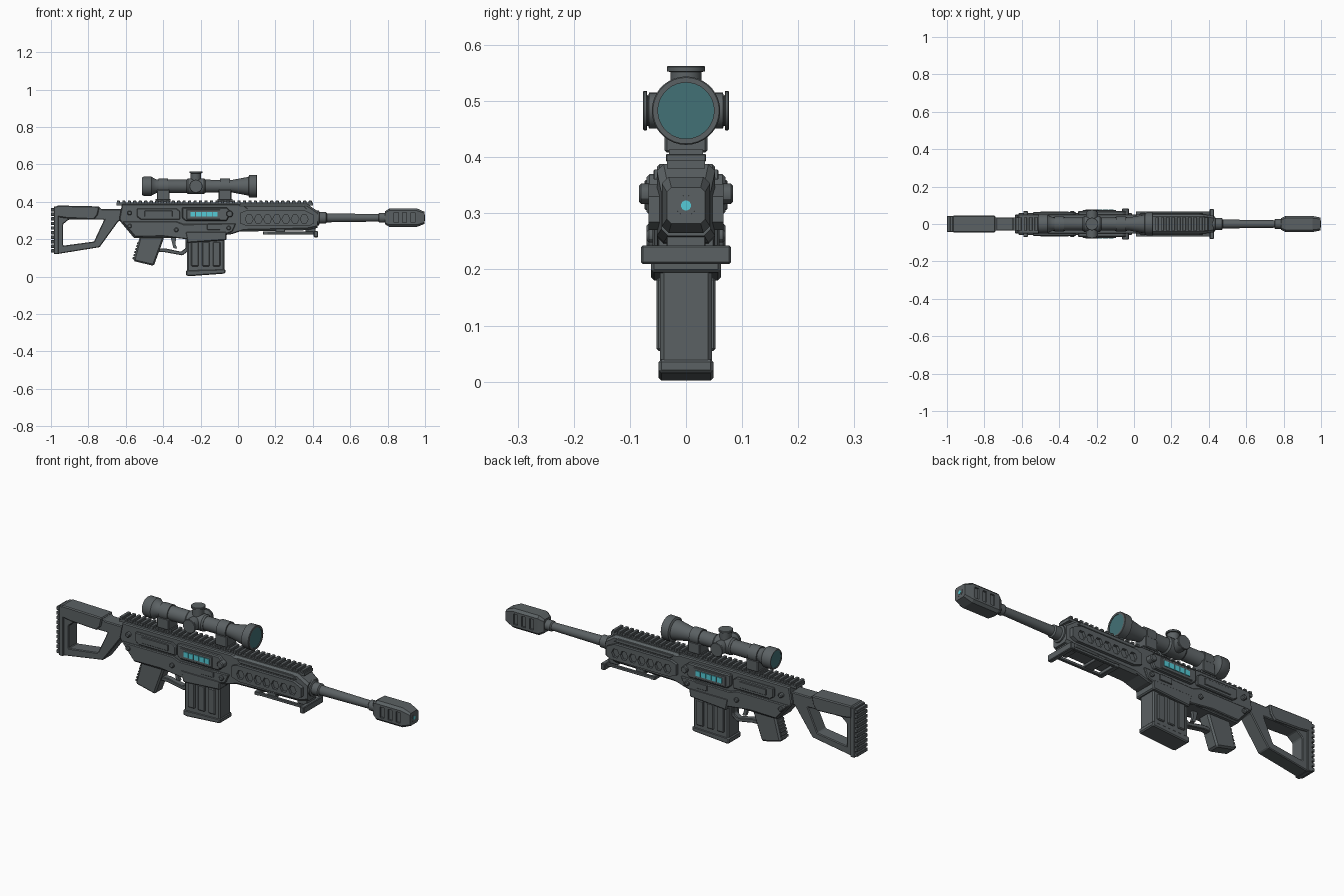
import bpy
import bmesh
from mathutils import Vector

if "Cube" in bpy.data.objects:
    bpy.data.objects.remove(bpy.data.objects["Cube"])


def material(name, rgb, roughness):
    mat = bpy.data.materials.new(name)
    mat.use_nodes = True
    mat.diffuse_color = (*rgb, 1)
    shader = mat.node_tree.nodes["Principled BSDF"]
    shader.inputs["Base Color"].default_value = (*rgb, 1)
    shader.inputs["Roughness"].default_value = roughness
    return mat


GUNMETAL = material("gunmetal grey", (.105, .12, .126), .6)
CYAN = material("bright cyan", (.09, .6, .68), .4)
GLASS = material("dark teal glass", (.055, .165, .18), .3)


def finish(name, bm, mat=GUNMETAL, bevel=0, smooth=False):
    bmesh.ops.recalc_face_normals(bm, faces=bm.faces)
    mesh = bpy.data.meshes.new(name)
    bm.to_mesh(mesh)
    bm.free()
    mesh.materials.append(mat)
    obj = bpy.data.objects.new(name, mesh)
    bpy.context.collection.objects.link(obj)
    if bevel:
        mod = obj.modifiers.new("chamfer", "BEVEL")
        mod.width, mod.segments, mod.limit_method = bevel, 1, "ANGLE"
    if smooth:
        bpy.ops.object.select_all(action="DESELECT")
        obj.select_set(True)
        bpy.context.view_layer.objects.active = obj
        bpy.ops.object.shade_smooth_by_angle()
    return obj


def add_prism(bm, outline, y_from, y_to):
    """Side outline in x and z, extruded across y."""
    face = bm.faces.new([bm.verts.new((x, y_from, z)) for x, z in outline])
    moved = bmesh.ops.extrude_face_region(bm, geom=[face])["geom"]
    verts = [v for v in moved if isinstance(v, bmesh.types.BMVert)]
    bmesh.ops.translate(bm, verts=verts, vec=(0, y_to - y_from, 0))


def prism(name, outline, half, **style):
    bm = bmesh.new()
    add_prism(bm, outline, -half, half)
    return finish(name, bm, **style)


def side_plates(name, outlines, inner, outer, **style):
    """The same plates on the left and on the right."""
    bm = bmesh.new()
    for outline in outlines:
        for side in (-1, 1):
            add_prism(bm, outline, side * inner, side * outer)
    return finish(name, bm, **style)


def rect(x0, x1, z0, z1):
    return [(x0, z0), (x1, z0), (x1, z1), (x0, z1)]


def hexagon(x, z, w, h, point):
    return [(x - w, z), (x - w + point, z - h), (x + w - point, z - h),
            (x + w, z), (x + w - point, z + h), (x - w + point, z + h)]


def lathe(name, profile, centre, axis=(1, 0, 0), sides=28, mat=GUNMETAL):
    """Rings of (distance, radius) along an axis, capped at both ends."""
    turn = Vector((1, 0, 0)).rotation_difference(Vector(axis)).to_matrix()
    bm = bmesh.new()
    rings = []
    for t, r in profile:
        ring = bmesh.ops.create_circle(bm, segments=sides, radius=r)["verts"]
        for v in ring:
            v.co = Vector(centre) + turn @ Vector((t, v.co.x, v.co.y))
        rings.append(ring)
    for a, b in zip(rings, rings[1:]):
        for i in range(sides):
            j = (i + 1) % sides
            bm.faces.new((a[i], a[j], b[j], b[i]))
    bm.faces.new(rings[0])
    bm.faces.new(rings[-1])
    return finish(name, bm, mat, smooth=True)


def loft(name, sections):
    """Chamfered box sections (x, half width, bottom, top, chamfer)."""
    bm = bmesh.new()
    rings = []
    for x, w, lo, hi, c in sections:
        ring = [(c - w, lo), (w - c, lo), (w, lo + c), (w, hi - c),
                (w - c, hi), (c - w, hi), (-w, hi - c), (-w, lo + c)]
        rings.append([bm.verts.new((x, y, z)) for y, z in ring])
    for a, b in zip(rings, rings[1:]):
        for i in range(len(a)):
            j = (i + 1) % len(a)
            bm.faces.new((a[i], a[j], b[j], b[i]))
    bm.faces.new(rings[0])
    bm.faces.new(rings[-1])
    return finish(name, bm)


def cut(obj, cutter):
    mod = obj.modifiers.new("cut", "BOOLEAN")
    mod.operation, mod.solver, mod.object = "DIFFERENCE", "EXACT", cutter
    bpy.context.view_layer.objects.active = obj
    bpy.ops.object.modifier_apply(modifier=mod.name)
    bpy.data.objects.remove(cutter)


# Skeleton stock with its opening, cheek rest and ribbed butt pad
stock = prism("stock_frame", [(-.97, .37), (-.74, .37), (-.73, .36), (-.62, .36),
              (-.62, .3), (-.64, .295), (-.74, .157), (-.97, .12)], .036, bevel=.004)
cut(stock, prism("stock_opening", [(-.935, .28), (-.905, .305), (-.715, .305),
                                   (-.77, .187), (-.935, .165)], .2))
prism("cheek_rest", [(-.97, .38), (-.74, .375), (-.75, .33), (-.77, .305),
                     (-.92, .312), (-.97, .32)], .045, bevel=.005)
prism("butt_plate", rect(-.985, -.96, .12, .375), .044, bevel=.003)
for i in range(10):
    z = .128 + i * .0245
    prism("butt_pad_rib", rect(-1, -.983, z, z + .018), .042, bevel=.002)

# Receiver and its layered side panels
prism("receiver", [(-.635, .31), (-.62, .388), (0, .388), (.04, .37), (.04, .25),
                   (-.04, .225), (-.28, .205), (-.555, .205), (-.63, .295)],
      .052, bevel=.005)
side_plates("lower_receiver_panel", [
    [(-.62, .295), (-.33, .295), (-.29, .28), (-.01, .285), (-.03, .24), (-.07, .225),
     (-.28, .2), (-.4, .215), (-.55, .212)]], .045, .06, bevel=.004)
side_plates("rear_side_panel", [
    [(-.54, .365), (-.33, .365), (-.31, .35), (-.31, .305), (-.52, .305),
     (-.54, .32)]], .045, .064, bevel=.004)
side_plates("rear_inset_plate", [rect(-.5, -.35, .32, .352)], .06, .068, bevel=.002)
side_plates("display_housing", [
    [(-.3, .37), (-.06, .37), (-.035, .345), (-.06, .297), (-.28, .297),
     (-.3, .315)]], .045, .07, bevel=.005)
side_plates("display_bezel", [rect(-.275, -.095, .306, .359)], .06, .074, bevel=.002)
side_plates("display_segment", [
    rect(x, x + .026, .32, .346) for x in (-.255, -.225, -.195, -.165, -.135)],
    .07, .078, mat=CYAN)
side_plates("ejection_plate", [rect(-.165, -.095, .25, .28)], .055, .065, bevel=.002)
for side in (-1, 1):
    for x, z in ((-.58, .34), (-.58, .27), (-.075, .335), (-.33, .25), (-.05, .26)):
        lathe("panel_bolt", [(.045, .012), (.066, .012), (.07, .008)],
              (x, 0, z), (0, side, 0), sides=12)
    lathe("selector_pivot", [(.045, .018), (.08, .018), (.084, .014)],
          (-.045, 0, .335), (0, side, 0), sides=12)

# Grip with back ridges, trigger and guard
prism("grip", [(-.525, .215), (-.395, .215), (-.4, .195), (-.45, .057), (-.56, .083)],
      .033, bevel=.008)
for i in range(6):
    x, z = -.559 + i * .005, .095 + i * .016
    prism("grip_ridge", [(x - .006, z), (x + .012, z), (x + .014, z + .009),
                         (x - .003, z + .009)], .025)
prism("trigger_guard", [(-.43, .15), (-.385, .15), (-.305, .133), (-.282, .15), (-.28, .21),
                        (-.262, .21), (-.262, .14), (-.297, .113), (-.39, .13),
                        (-.43, .13)], .016, bevel=.003)
prism("trigger", [(-.36, .21), (-.33, .21), (-.335, .175), (-.325, .15),
                  (-.345, .152)], .008)

# Magazine, magazine well and pressed ribs
prism("magazine", [(-.272, .24), (-.072, .24), (-.072, .025), (-.272, .015)],
      .046, bevel=.007)
prism("magazine_base", [(-.278, .034), (-.068, .04), (-.068, .016), (-.26, .002),
                        (-.278, .006)], .049, bevel=.005)
prism("magazine_well", [(-.282, .24), (-.06, .24), (-.062, .195), (-.27, .18)],
      .062, bevel=.005)
side_plates("magazine_rib", [rect(x, x + .04, .055, .185)
                             for x in (-.25, -.192, -.134)], .04, .053, bevel=.004)

# Handguard with a row of hexagonal openings in its side panels
loft("handguard", [(.01, .052, .24, .388, .012), (.37, .052, .248, .388, .012),
                   (.425, .044, .26, .35, .012)])
panel = side_plates("handguard_side_panel", [
    [(.01, .34), (.04, .352), (.36, .352), (.405, .33), (.405, .285), (.38, .27),
     (.05, .27), (.01, .285)]], .045, .067)
for i in range(7):
    cut(panel, side_plates("panel_opening", [
        hexagon(.06 + i * .049, .307, .021, .021, .01)], .054, .1))
side_plates("handguard_upper_strip", [
    [(.03, .378), (.35, .378), (.37, .36), (.05, .36)]], .045, .058, bevel=.002)

# Top rail
prism("rail_base", rect(-.65, .4, .38, .395), .034)
for i in range(36):
    x = -.648 + i * .0293
    prism("rail_tooth", rect(x, x + .017, .392, .406), .036, bevel=.002)

# Folded support frame under the handguard
side_plates("support_rod", [rect(.14, .41, .226, .24)], .045, .06, bevel=.002)
prism("support_rear_bar", rect(.135, .16, .224, .242), .06, bevel=.002)
prism("support_front_bar", rect(.405, .428, .21, .243), .08, bevel=.003)
prism("support_mount", rect(.2, .25, .232, .26), .05, bevel=.002)
prism("support_front_mount", rect(.36, .415, .232, .27), .035, bevel=.002)

# Barrel and muzzle brake with side vents
BORE = .314
lathe("barrel", [(.4, .04), (.432, .04), (.436, .031), (.47, .031), (.475, .024),
                 (.75, .02), (.755, .026), (.8, .026)], (0, 0, BORE))
brake = loft("muzzle_brake", [(.785, .03, .28, .348, .008), (.81, .043, .265, .365, .012),
                              (.955, .043, .265, .365, .012),
                              (.998, .034, .282, .346, .008)])
for x in (.835, .88, .925):
    cut(brake, side_plates("vent", [rect(x, x + .022, .288, .342)], .034, .1))
lathe("muzzle_ring", [(.99, .019), (.999, .018)], (0, 0, BORE))
lathe("muzzle_glow", [(.99, .009), (1, .009)], (0, 0, BORE), sides=16, mat=CYAN)

# Scope body, lenses and mounts
SIGHT = .483
lathe("scope_body", [(-.504, .042), (-.51, .042), (-.512, .047), (-.505, .051),
                     (-.462, .051), (-.455, .045), (-.435, .036), (-.03, .034),
                     (.055, .05), (.06, .06), (.1, .061), (.102, .059),
                     (.102, .05), (.096, .05)], (0, 0, SIGHT), sides=36)
lathe("front_lens", [(.09, .05), (.099, .05)], (0, 0, SIGHT), sides=36, mat=GLASS)
lathe("rear_lens", [(-.508, .042), (-.5, .042)], (0, 0, SIGHT), sides=36, mat=GLASS)
for x in (-.4, -.07):
    prism("scope_mount_foot", rect(x - .04, x + .04, .398, .414), .03)
    prism("scope_mount", rect(x - .034, x + .034, .408, .465), .038, bevel=.004)
    lathe("scope_ring", [(x - .026, .041), (x + .026, .041)], (0, 0, SIGHT))

# Scope turrets
TURRET = -.225
lathe("turret_saddle", [(-.275, .036), (-.267, .042), (-.183, .042), (-.175, .036)],
      (0, 0, SIGHT))
lathe("elevation_turret", [(.02, .028), (.069, .028), (.07, .034), (.078, .034),
                           (.08, .032)], (TURRET, 0, SIGHT), (0, 0, 1))
for side in (-1, 1):
    lathe("side_turret", [(.02, .032), (.066, .032), (.067, .027), (.069, .027),
                          (.07, .035), (.075, .035), (.077, .033)],
          (TURRET, 0, SIGHT), (0, side, 0))
